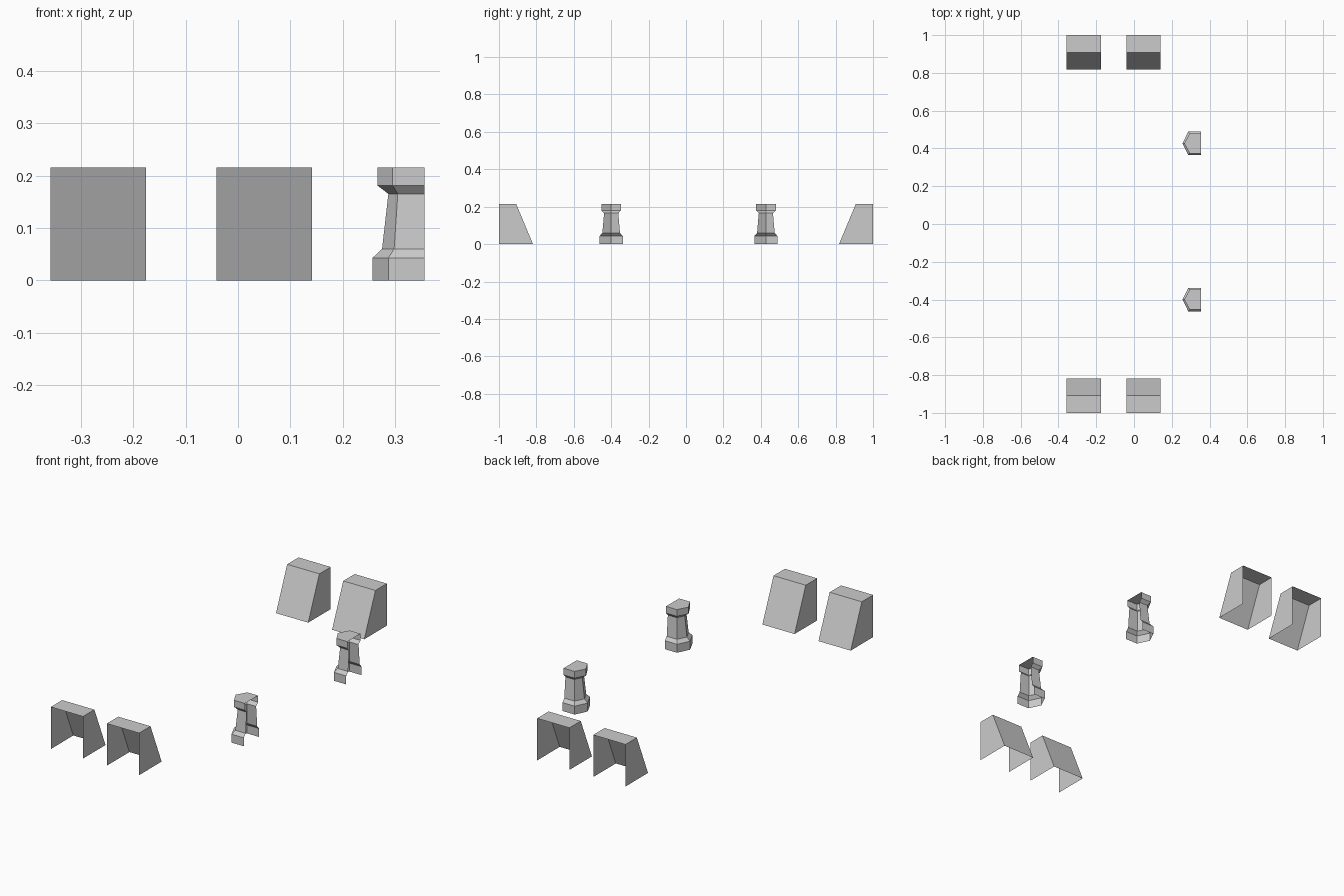
import bpy

if "Cube" in bpy.data.objects:
    bpy.data.objects.remove(bpy.data.objects["Cube"])

stone = bpy.data.materials.new("light_grey_stone")
stone.diffuse_color = (0.6, 0.6, 0.6, 1)
stone.use_nodes = True
stone.node_tree.nodes["Principled BSDF"].inputs["Base Color"].default_value = stone.diffuse_color


def add_part(name, verts, faces):
    mesh = bpy.data.meshes.new(name)
    mesh.from_pydata(verts, [], faces)
    mesh.materials.append(stone)
    obj = bpy.data.objects.new(name, mesh)
    bpy.context.collection.objects.link(obj)
    return obj


def buttress(name, x0, x1, side):
    # Wedge shell, open underneath and on its outer end
    profile = [(1.0, 0.0), (1.0, 0.215), (0.908, 0.215), (0.818, 0.0)]
    verts = [(x, side * y, z) for x in (x0, x1) for y, z in profile]
    faces = [(0, 1, 2, 3), (7, 6, 5, 4), (1, 5, 6, 2), (2, 6, 7, 3)]
    if side < 0:
        faces = [f[::-1] for f in faces]
    # Outward winding: low-x cheek faces -x
    faces = [f[::-1] for f in faces]
    add_part(name, verts, faces)


def half_column(name, yc):
    # Rings of a half hexagon: height, tip x, shoulder x, half width
    rings = [
        (0.0, 0.257, 0.287, 0.062),
        (0.043, 0.257, 0.287, 0.062),
        (0.060, 0.275, 0.298, 0.047),
        (0.165, 0.287, 0.305, 0.038),
        (0.181, 0.266, 0.295, 0.053),
        (0.215, 0.266, 0.295, 0.053),
    ]
    back = 0.356
    verts = []
    for z, tip, shoulder, w in rings:
        verts += [(back, yc + w, z), (shoulder, yc + w, z), (tip, yc, z),
                  (shoulder, yc - w, z), (back, yc - w, z)]
    faces = []
    for r in range(len(rings) - 1):
        for i in range(4):
            a = r * 5 + i
            faces.append((a, a + 1, a + 6, a + 5))
    # Flat cap; the underside and wall side stay open
    n = (len(rings) - 1) * 5
    faces.append(tuple(range(n, n + 5)))
    add_part(name, verts, faces)


# Paired buttresses at both ends
for end, side in (("front", -1), ("back", 1)):
    buttress(end + "_left_buttress", -0.358, -0.176, side)
    buttress(end + "_right_buttress", -0.041, 0.141, side)

# Half columns flanking the opening
half_column("front_half_column", -0.40)
half_column("back_half_column", 0.427)
